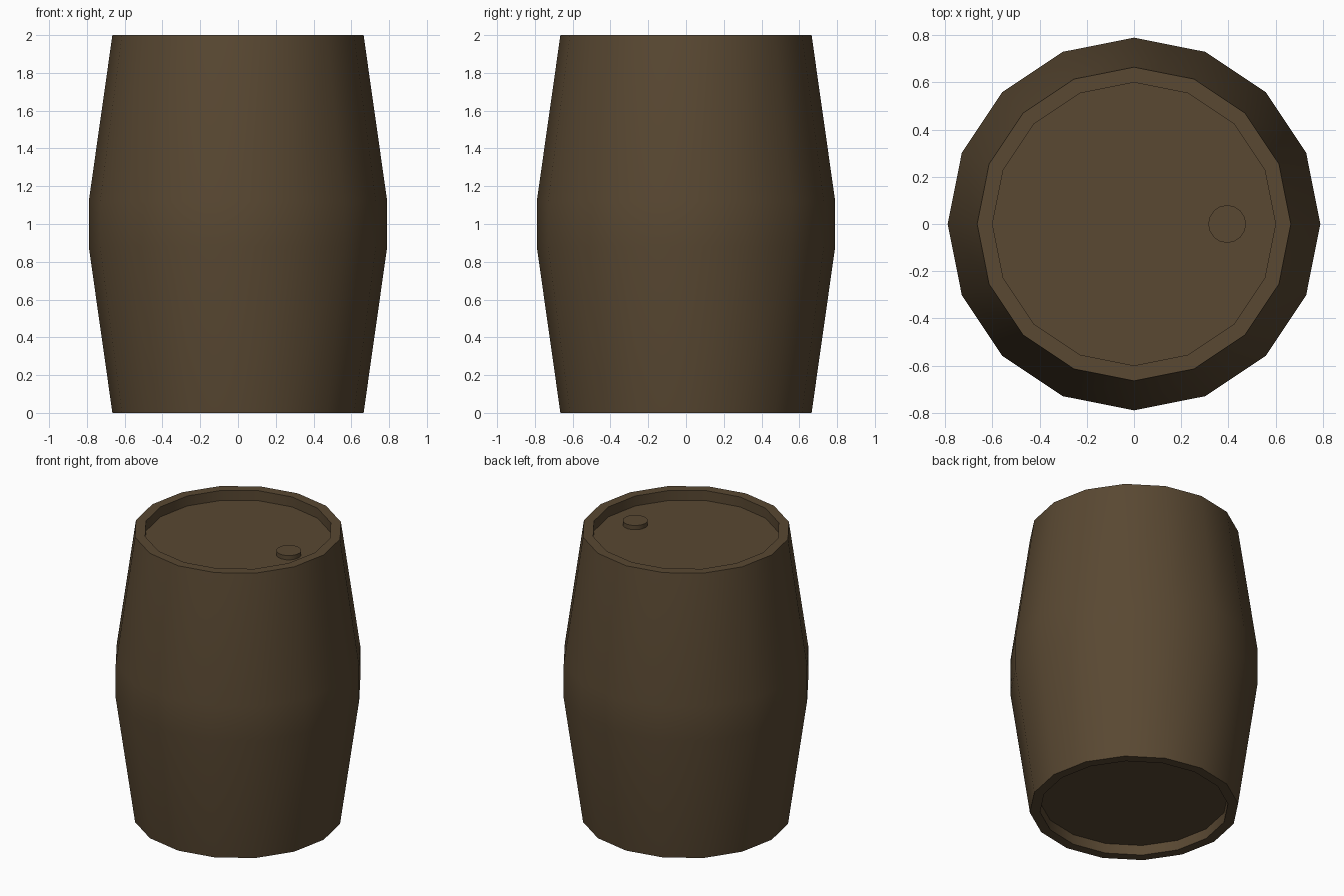
import bpy, bmesh, math

if "Cube" in bpy.data.objects:
    bpy.data.objects.remove(bpy.data.objects["Cube"])

wood = bpy.data.materials.new("dark_brown")
wood.diffuse_color = (0.10, 0.065, 0.032, 1)
wood.use_nodes = True
wood.node_tree.nodes["Principled BSDF"].inputs["Base Color"].default_value = wood.diffuse_color


def lathe(name, profile, sides, centre=(0, 0, 0)):
    """Revolve (radius, z) rings from bottom to top and cap both ends."""
    bm = bmesh.new()
    rings = []
    for r, z in profile:
        rings.append([bm.verts.new((r * math.cos(2 * math.pi * i / sides),
                                    r * math.sin(2 * math.pi * i / sides), z))
                      for i in range(sides)])
    for a, b in zip(rings, rings[1:]):
        for i in range(sides):
            j = (i + 1) % sides
            bm.faces.new((a[i], a[j], b[j], b[i]))
    bm.faces.new(rings[0][::-1])
    bm.faces.new(rings[-1])
    bmesh.ops.recalc_face_normals(bm, faces=bm.faces)
    me = bpy.data.meshes.new(name)
    bm.to_mesh(me)
    bm.free()
    me.materials.append(wood)
    ob = bpy.data.objects.new(name, me)
    ob.location = centre
    bpy.context.collection.objects.link(ob)
    bpy.ops.object.select_all(action='DESELECT')
    ob.select_set(True)
    bpy.context.view_layer.objects.active = ob
    bpy.ops.object.shade_smooth_by_angle(angle=math.radians(30))
    return ob


# Barrel body with recessed heads at both ends
lathe("barrel_body", [(0.60, 0.07), (0.60, 0), (0.665, 0), (0.79, 0.88),
                      (0.79, 1.12), (0.665, 2), (0.60, 2), (0.60, 1.93)], 16)

# Bung plug on the top head
lathe("bung_plug", [(0.08, -0.03), (0.08, 0.03)], 16, (0.395, 0, 1.93))
